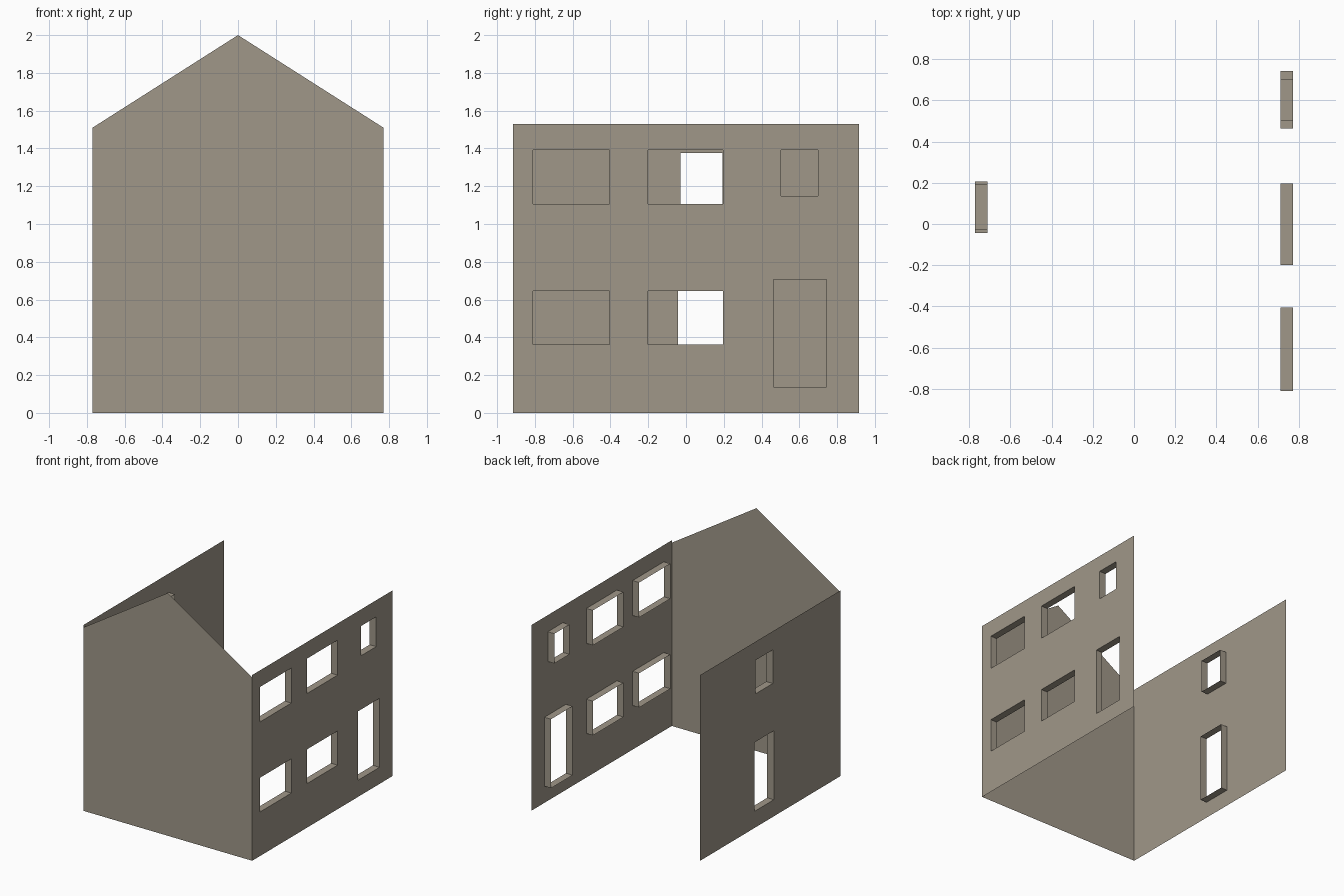
import bpy, bmesh

if "Cube" in bpy.data.objects:
    bpy.data.objects.remove(bpy.data.objects["Cube"])

HALF_X, HALF_Y = 0.77, 0.915
EAVES, GABLE_EAVES, RIDGE = 1.53, 1.51, 2.0
REVEAL = 0.06

stone = bpy.data.materials.new("warm_grey_stone")
stone.diffuse_color = (0.35, 0.31, 0.25, 1)
stone.use_nodes = True
stone.node_tree.nodes["Principled BSDF"].inputs["Base Color"].default_value = stone.diffuse_color


def finish(bm, name):
    mesh = bpy.data.meshes.new(name)
    bm.to_mesh(mesh)
    bm.free()
    mesh.materials.append(stone)
    obj = bpy.data.objects.new(name, mesh)
    bpy.context.collection.objects.link(obj)


def rectangle(bm, x, y0, y1, z0, z1):
    """Closed loop of vertices in the plane at x."""
    return [bm.verts.new((x, y, z)) for y, z in ((y0, z0), (y1, z0), (y1, z1), (y0, z1))]


def loop_edges(bm, verts):
    return [bm.edges.new((verts[i], verts[(i + 1) % 4])) for i in range(4)]


def side_wall(name, side, openings):
    """Thin wall with openings, plus reveals that project into the house."""
    x = side * HALF_X
    bm = bmesh.new()
    edges = loop_edges(bm, rectangle(bm, x, -HALF_Y, HALF_Y, 0, EAVES))
    holes = [rectangle(bm, x, *o) for o in openings]
    for hole in holes:
        edges += loop_edges(bm, hole)
    bmesh.ops.triangle_fill(bm, edges=edges, use_beauty=True, normal=(side, 0, 0))
    for f in bm.faces:
        f.normal_update()
        if f.normal.x * side < 0:
            f.normal_flip()
    # flat wall without triangle seams
    bmesh.ops.join_triangles(bm, faces=bm.faces[:], angle_face_threshold=3.2,
                             angle_shape_threshold=3.2)
    # reveals around each opening, facing into the opening
    for hole, o in zip(holes, openings):
        inner = rectangle(bm, x - side * REVEAL, *o)
        for i in range(4):
            j = (i + 1) % 4
            quad = [hole[i], hole[j], inner[j], inner[i]]
            bm.faces.new(quad if side < 0 else quad[::-1])
    for f in bm.faces:
        f.normal_update()
    # each reveal should look towards the middle of its opening
    for f in bm.faces:
        if abs(f.normal.x) < 0.5:
            c = f.calc_center_median()
            o = min(openings, key=lambda k: abs(c.y - (k[0] + k[1]) / 2) + abs(c.z - (k[2] + k[3]) / 2))
            if f.normal.y * ((o[0] + o[1]) / 2 - c.y) + f.normal.z * ((o[2] + o[3]) / 2 - c.z) < 0:
                f.normal_flip()
    finish(bm, name)


# front gable
bm = bmesh.new()
profile = [(-HALF_X, 0), (HALF_X, 0), (HALF_X, GABLE_EAVES), (0, RIDGE), (-HALF_X, GABLE_EAVES)]
bm.faces.new([bm.verts.new((x, -HALF_Y, z)) for x, z in profile])
finish(bm, "front_gable")

# right wall: two rows of wide windows, a small window and a door
wide = [(y0, y1, z0, z1) for y0, y1 in ((-0.81, -0.405), (-0.20, 0.197))
        for z0, z1 in ((0.363, 0.645), (1.105, 1.393))]
side_wall("right_wall", 1, wide + [(0.503, 0.70, 1.148, 1.393), (0.463, 0.743, 0.137, 0.705)])

# left wall: one window above one door
side_wall("left_wall", -1, [(-0.03, 0.193, 1.10, 1.377), (-0.043, 0.205, 0.137, 0.705)])
